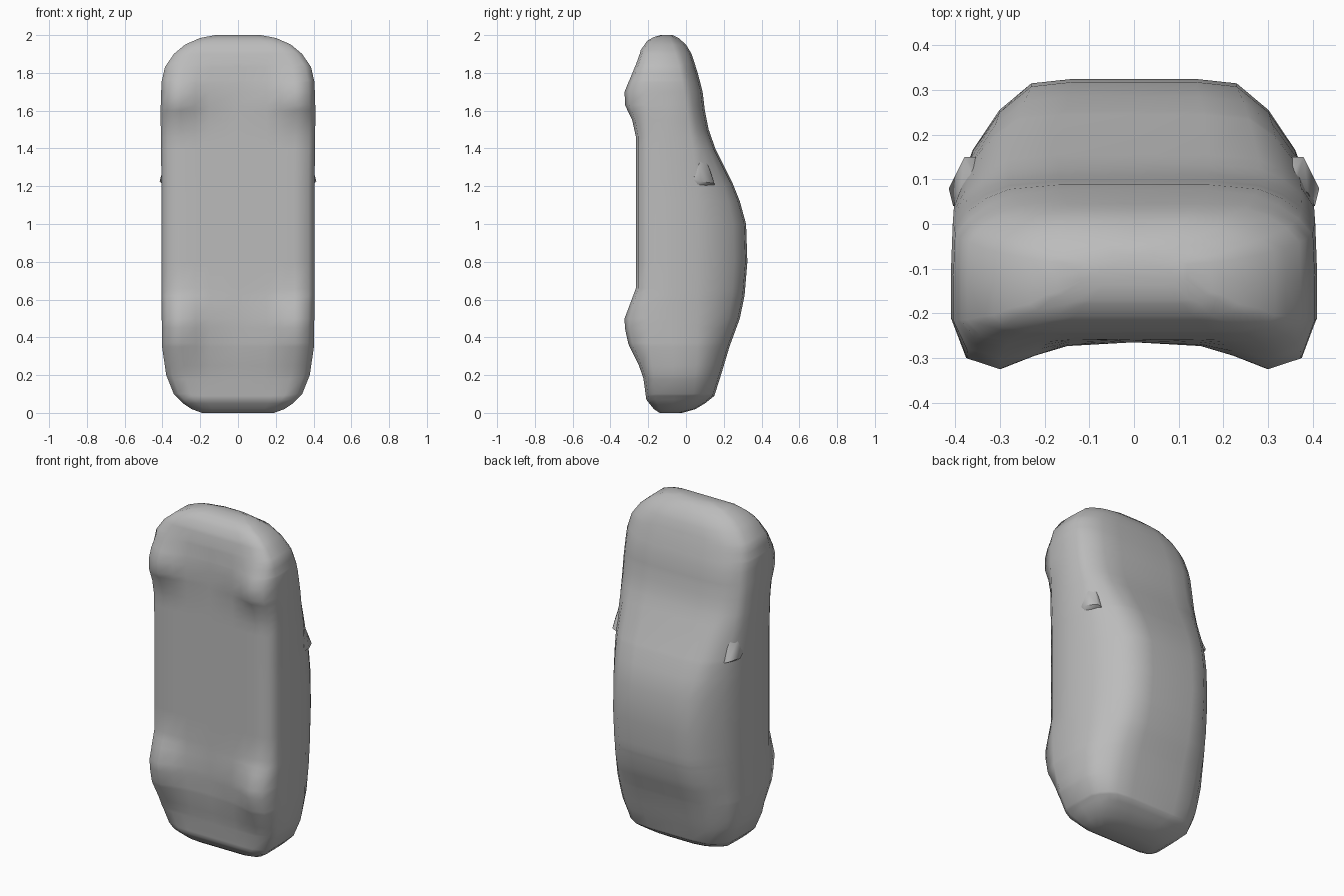
import bpy, bmesh, math
from mathutils import Vector

if "Cube" in bpy.data.objects:
    bpy.data.objects.remove(bpy.data.objects["Cube"])

# Car body standing on its tail: length runs along z, underside faces -y.
TOP = [(0, -0.02), (0.02, 0.05), (0.05, 0.10), (0.09, 0.15), (0.2, 0.185), (0.35, 0.23),
       (0.5, 0.285), (0.62, 0.31), (0.8, 0.325), (1.0, 0.318), (1.12, 0.285), (1.22, 0.245),
       (1.4, 0.155), (1.5, 0.12), (1.6, 0.10), (1.7, 0.088), (1.8, 0.062), (1.9, 0.03),
       (1.95, 0.0), (1.985, -0.04), (2, -0.07)]
BOTTOM = [(0, -0.14), (0.02, -0.17), (0.07, -0.21), (0.2, -0.228), (0.35, -0.255), (0.5, -0.265),
          (1.75, -0.265), (1.85, -0.258), (1.92, -0.24), (1.97, -0.205), (1.99, -0.17), (2, -0.135)]
WIDTH = [(0, 0.19), (0.02, 0.245), (0.05, 0.29), (0.1, 0.34), (0.2, 0.38), (0.35, 0.402),
         (0.6, 0.405), (1.2, 0.405), (1.6, 0.41), (1.75, 0.405), (1.83, 0.387), (1.9, 0.34),
         (1.95, 0.28), (1.985, 0.20), (2, 0.12)]
SHOULDER = [(0, -0.05), (0.05, 0.02), (0.1, 0.04), (0.3, 0.06), (0.6, 0.06), (1.0, 0.06),
            (1.3, 0.055), (1.5, 0.02), (1.7, -0.01), (1.85, -0.04), (1.95, -0.07), (2, -0.09)]
CROWN = [(0, 0.12), (0.1, 0.24), (0.3, 0.25), (0.6, 0.23), (1.0, 0.23), (1.4, 0.28),
         (1.7, 0.28), (1.85, 0.25), (1.95, 0.18), (2, 0.07)]
WHEEL = [(0.18, 0), (0.25, 0.012), (0.37, 0.05), (0.45, 0.062), (0.5, 0.06), (0.58, 0.03), (0.66, 0),
         (1.46, 0), (1.55, 0.02), (1.63, 0.058), (1.7, 0.06), (1.76, 0.036), (1.85, 0.005), (1.9, 0)]


def interp(table, z):
    if z <= table[0][0]:
        return table[0][1]
    for (a, u), (b, v) in zip(table, table[1:]):
        if z <= b:
            return u + (v - u) * (z - a) / (b - a)
    return table[-1][1]


def section(z):
    """Full closed ring of points at height z."""
    w, yb, yt = interp(WIDTH, z), interp(BOTTOM, z), interp(TOP, z)
    ys, wt, k = interp(SHOULDER, z), interp(CROWN, z), interp(WHEEL, z)
    sill = yb + 0.2 * (ys - yb)
    half = [(0, yb), (0.37 * w, yb - 0.14 * k), (0.55 * w, yb - 0.5 * k), (0.74 * w, yb - k),
            (0.92 * w, yb + 0.012 - 0.8 * k), (w, sill), (w, (sill + ys) / 2)]
    # rounded shoulder from the flank up to the crown
    for t in (0, 1 / 3, 2 / 3, 1):
        a = t * math.pi / 2
        cx, cy = (math.cos(a) + 1 - t) / 2, (math.sin(a) + t) / 2
        half.append((wt + (w * 0.99 - wt) * cx, ys + (yt - 0.01 - ys) * cy))
    half += [(0.6 * wt, yt), (0, yt)]
    ring = half + [(-x, y) for x, y in half[-2:0:-1]]
    return [Vector((x, y, z)) for x, y in ring]


def finish(bm, name, angle):
    bmesh.ops.recalc_face_normals(bm, faces=bm.faces)
    me = bpy.data.meshes.new(name)
    bm.to_mesh(me)
    bm.free()
    ob = bpy.data.objects.new(name, me)
    bpy.context.collection.objects.link(ob)
    me.materials.append(grey)
    bpy.ops.object.select_all(action='DESELECT')
    ob.select_set(True)
    bpy.context.view_layer.objects.active = ob
    bpy.ops.object.shade_smooth_by_angle(angle=math.radians(angle))
    return ob


grey = bpy.data.materials.new("plain grey")
grey.diffuse_color = (0.5, 0.5, 0.5, 1)
grey.use_nodes = True
grey.node_tree.nodes["Principled BSDF"].inputs["Base Color"].default_value = grey.diffuse_color

# Body shell with wheel bulges, lofted through the sections
levels = sorted({z for t in (TOP, BOTTOM, WIDTH, WHEEL) for z, _ in t})
bm = bmesh.new()
rings = [[bm.verts.new(p) for p in section(z)] for z in levels]
n = len(rings[0])
for a, b in zip(rings, rings[1:]):
    for i in range(n):
        j = (i + 1) % n
        bm.faces.new((a[i], a[j], b[j], b[i]))
for ring in (rings[0], rings[-1]):
    bm.faces.new(ring)
finish(bm, "car_body", 60)

# Side mirrors: small wedges tapering towards the bonnet
for s, side in ((1, "right"), (-1, "left")):
    bm = bmesh.new()
    for x, y, z in [(0.415, 0.08, 1.225), (0.38, 0.15, 1.215), (0.34, 0.15, 1.20), (0.405, 0.04, 1.24),
                    (0.38, 0.04, 1.19), (0.36, 0.125, 1.29), (0.39, 0.07, 1.32), (0.36, 0.085, 1.38),
                    (0.33, 0.07, 1.25)]:
        bm.verts.new((s * x, y, z))
    bmesh.ops.convex_hull(bm, input=bm.verts)
    finish(bm, "mirror_" + side, 50)
